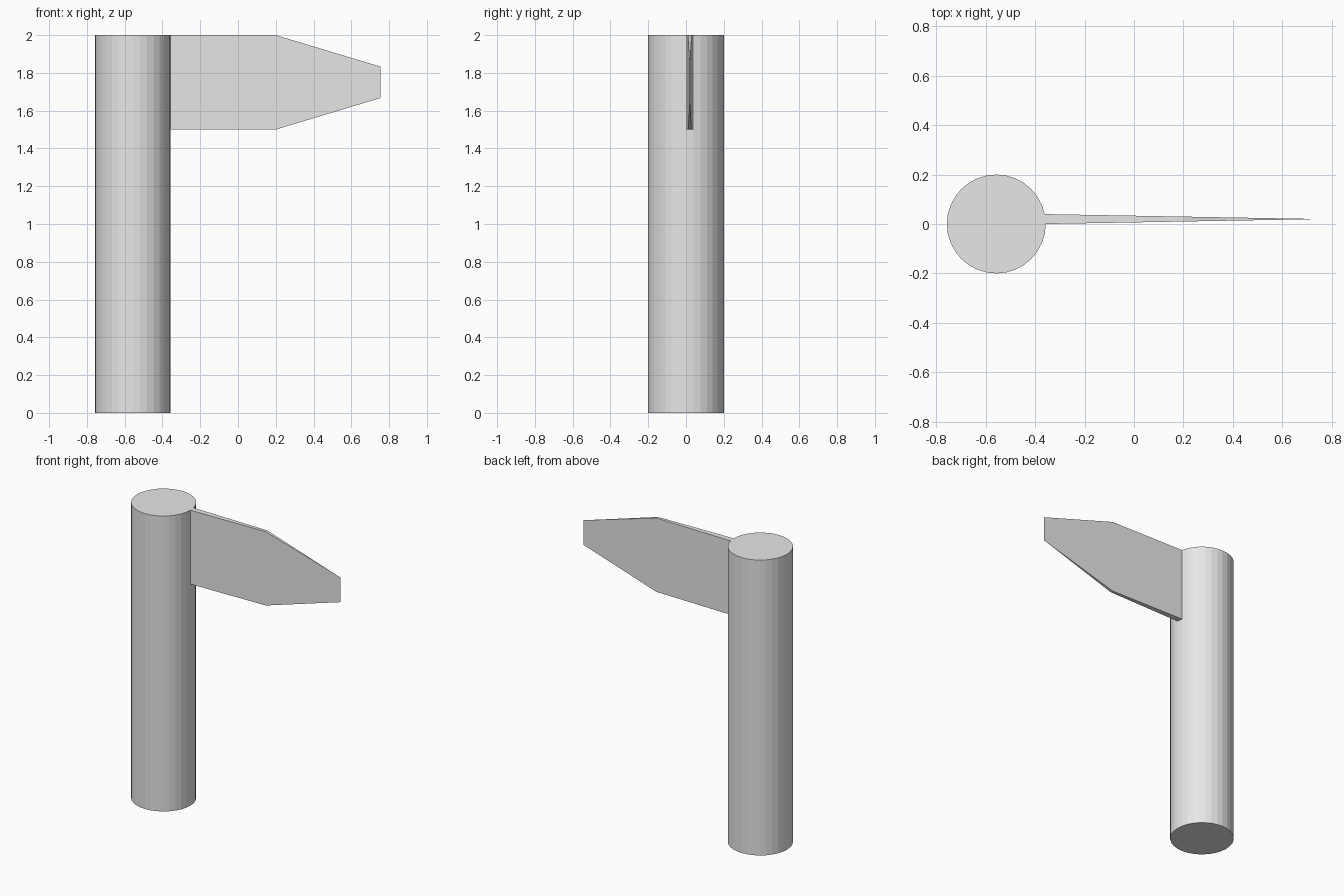
import bpy
import bmesh

default_cube = bpy.data.objects.get("Cube")
if default_cube:
    bpy.data.objects.remove(default_cube, do_unlink=True)

grey = bpy.data.materials.new("light grey")
grey.use_nodes = True
grey.diffuse_color = (0.8, 0.8, 0.8, 1)
grey.node_tree.nodes["Principled BSDF"].inputs["Base Color"].default_value = (0.8, 0.8, 0.8, 1)

POST_X, RADIUS, HEIGHT = -0.557, 0.2, 2.0
TIP_X, BLADE_Y, HALF_ROOT = 0.755, 0.02, 0.02

# Round post with flat facets
bpy.ops.mesh.primitive_cylinder_add(vertices=32, radius=RADIUS, depth=HEIGHT,
                                    location=(POST_X, 0, HEIGHT / 2))
post = bpy.context.object
post.name = "post"
post.data.materials.append(grey)

# Blade: side outline that thins evenly to a knife edge at the tip
root_x = POST_X + RADIUS - 0.004
outline = [(root_x, 1.5), (0.2, 1.5), (TIP_X, 1.667),
           (TIP_X, 1.833), (0.2, HEIGHT), (root_x, HEIGHT)]


def half_thickness(x):
    return HALF_ROOT * (TIP_X - x) / (TIP_X - root_x)


bm = bmesh.new()
front, back = [[bm.verts.new((x, BLADE_Y + side * half_thickness(x), z)) for x, z in outline]
               for side in (-1, 1)]
bm.faces.new(front)
bm.faces.new(reversed(back))
for i in range(len(outline)):
    j = (i + 1) % len(outline)
    bm.faces.new((front[j], front[i], back[i], back[j]))
bmesh.ops.remove_doubles(bm, verts=bm.verts, dist=0.0001)
bmesh.ops.recalc_face_normals(bm, faces=bm.faces)

mesh = bpy.data.meshes.new("blade")
bm.to_mesh(mesh)
bm.free()
mesh.materials.append(grey)
blade = bpy.data.objects.new("blade", mesh)
bpy.context.collection.objects.link(blade)
